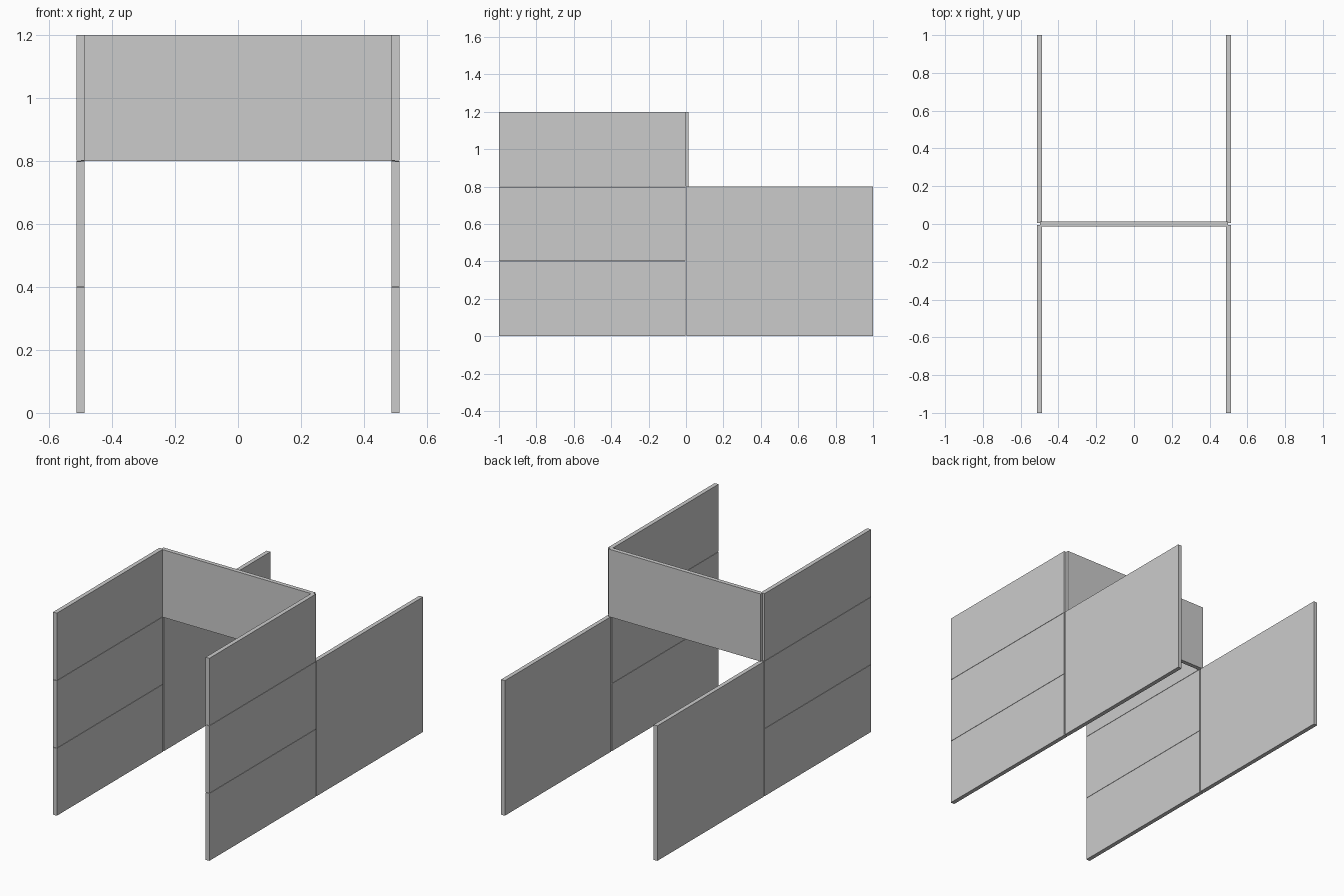
import bpy

cube = bpy.data.objects.get("Cube")
if cube:
    bpy.data.objects.remove(cube, do_unlink=True)

GREY = (0.6, 0.6, 0.6, 1.0)
panel_grey = bpy.data.materials.new("panel grey")
panel_grey.use_nodes = True
panel_grey.diffuse_color = GREY
panel_grey.node_tree.nodes["Principled BSDF"].inputs["Base Color"].default_value = GREY

THICK = 0.025   # panel thickness
GAP = 0.004     # joint on each side of the centre line
SEAM = 0.001    # joint above and below each stacked panel
ROW = 0.4       # height of one panel row


def panel(name, low, high):
    """Flat board spanning two opposite corners."""
    bpy.ops.mesh.primitive_cube_add(size=1)
    board = bpy.context.object
    board.name = name
    board.location = [(a + b) / 2 for a, b in zip(low, high)]
    board.scale = [b - a for a, b in zip(low, high)]
    bpy.ops.object.transform_apply(location=False, rotation=False, scale=True)
    board.data.materials.append(panel_grey)


for side, x in (("right", -0.5), ("left", 0.5)):
    x0, x1 = x - THICK / 2, x + THICK / 2
    # Three stacked boards form each front wall
    for row, level in enumerate(("lower", "middle", "upper")):
        bottom = row * ROW + (SEAM if row else 0)
        top = (row + 1) * ROW - (SEAM if row < 2 else 0)
        panel(f"{side}_front_{level}_panel", (x0, -1, bottom), (x1, -GAP, top))
    # One tall board forms each rear wall
    panel(f"{side}_rear_panel", (x0, GAP, 0), (x1, 1, 2 * ROW))

# Raised board bridging the two walls
panel("cross_panel", (-0.498, -THICK / 2, 2 * ROW), (0.498, THICK / 2, 3 * ROW))
